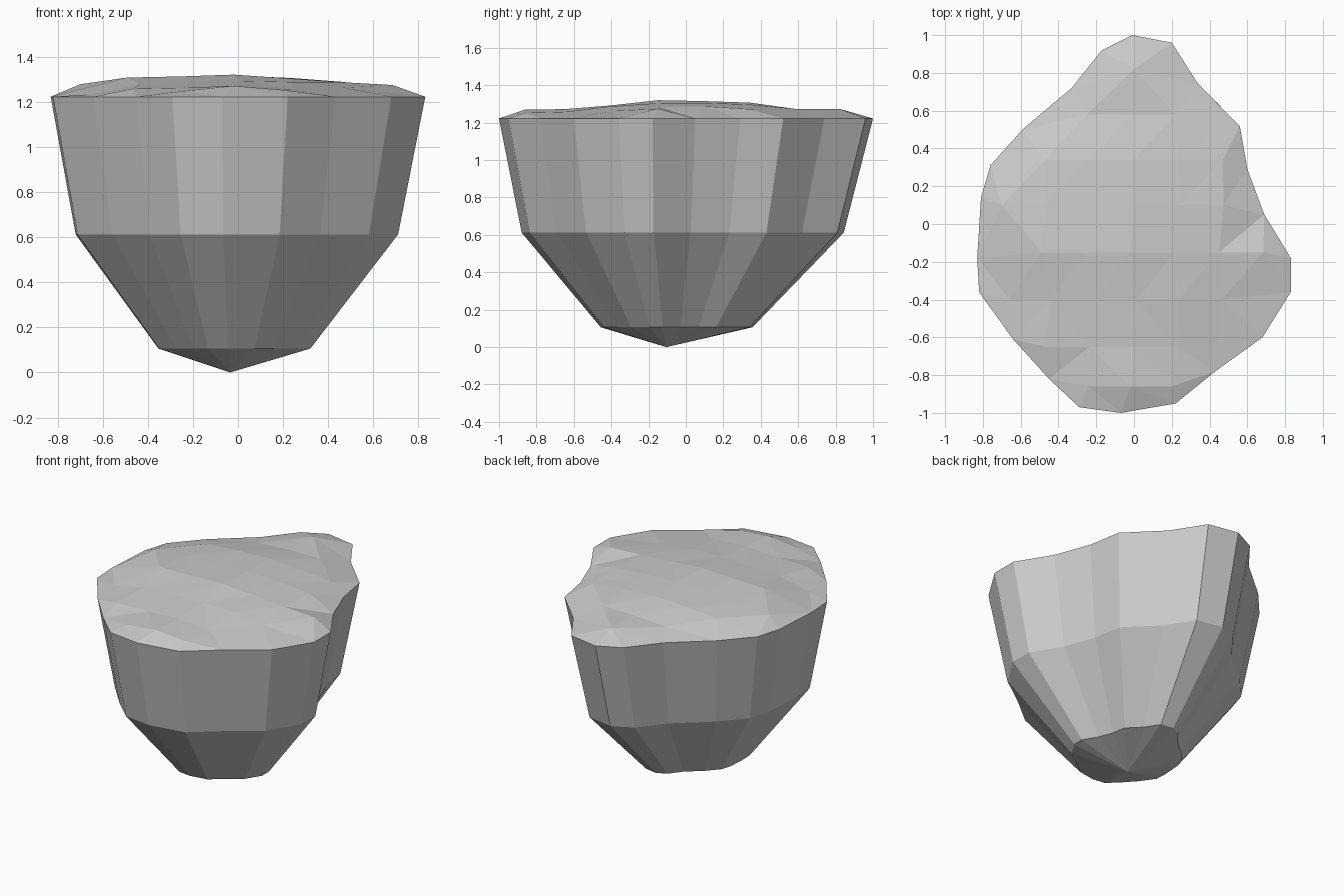
import bpy
import bmesh
from mathutils import Vector
from mathutils.geometry import delaunay_2d_cdt

if "Cube" in bpy.data.objects:
    bpy.data.objects.remove(bpy.data.objects["Cube"])

# Irregular rim outline, seen from above, counter-clockwise
RIM = [(.83, -.18), (.69, .05), (.60, .29), (.56, .52), (.34, .74), (.20, .96),
       (-.01, 1.0), (-.17, .92), (-.33, .72), (-.59, .50), (-.76, .31), (-.81, .14),
       (-.83, -.18), (-.82, -.36), (-.64, -.61), (-.45, -.82), (-.29, -.97),
       (-.07, -1.0), (.22, -.95), (.43, -.78), (.68, -.60), (.83, -.36)]
RIM_Z = 1.222

# Rock levels: scale of the rim, x shift, y shift, height
LEVELS = [(1, 0, 0, RIM_Z), (.861, -.005, -.0175, .612), (.406, -.016, -.05, .106)]
TIP = (-.035, -.105, 0)

# Ground relief: row y, first x, column step, heights above the rim in hundredths
RELIEF = [(-.86, -.24, .22, (2.5, 4.8, 3)),
          (-.65, -.47, .235, (3.5, 4, 5, 3.5)),
          (-.40, -.66, .225, (1, 5.5, 6.5, 7, 6.5, 4)),
          (-.15, -.49, .235, (8.5, 9, 9.8, 8.2, 6.5, 5.2)),
          (.10, -.70, .235, (5.5, 7.5, 8.5, 9.3, 8.3, 6.5)),
          (.34, -.47, .235, (6, 7.8, 8.5, 7.5, 5)),
          (.58, -.25, .235, (3.5, 5, 5.2)),
          (.82, 0, .2, (5.2,))]


def make_object(name, bm):
    bmesh.ops.recalc_face_normals(bm, faces=bm.faces)
    mesh = bpy.data.meshes.new(name)
    bm.to_mesh(mesh)
    bm.free()
    obj = bpy.data.objects.new(name, mesh)
    bpy.context.collection.objects.link(obj)
    return obj


# Rock underside: tapering faceted rings closing to a tip
bm = bmesh.new()
rings = [[bm.verts.new((x * s + dx, y * s + dy, z)) for x, y in RIM]
         for s, dx, dy, z in LEVELS]
tip = bm.verts.new(TIP)
n = len(RIM)
for i in range(n):
    j = (i + 1) % n
    for upper, lower in zip(rings, rings[1:]):
        bm.faces.new((upper[i], lower[i], lower[j], upper[j]))
    bm.faces.new((rings[-1][j], rings[-1][i], tip))
make_object("rock_underside", bm)

# Ground surface: uneven triangulated cap bounded by the rim
points = [Vector((x, y, RIM_Z)) for x, y in RIM]
for y, x0, step, heights in RELIEF:
    points += [Vector((x0 + k * step, y, RIM_Z + h / 100)) for k, h in enumerate(heights)]
coords, _, faces, origins, _, _ = delaunay_2d_cdt(
    [p.xy for p in points], [], [list(range(n))], 1, 1e-5)
bm = bmesh.new()
verts = [bm.verts.new((c.x, c.y, points[o[0]].z if o else RIM_Z))
         for c, o in zip(coords, origins)]
for face in faces:
    bm.faces.new([verts[i] for i in face])
ground = make_object("ground_surface", bm)
if sum(p.normal.z for p in ground.data.polygons) < 0:
    ground.data.flip_normals()
